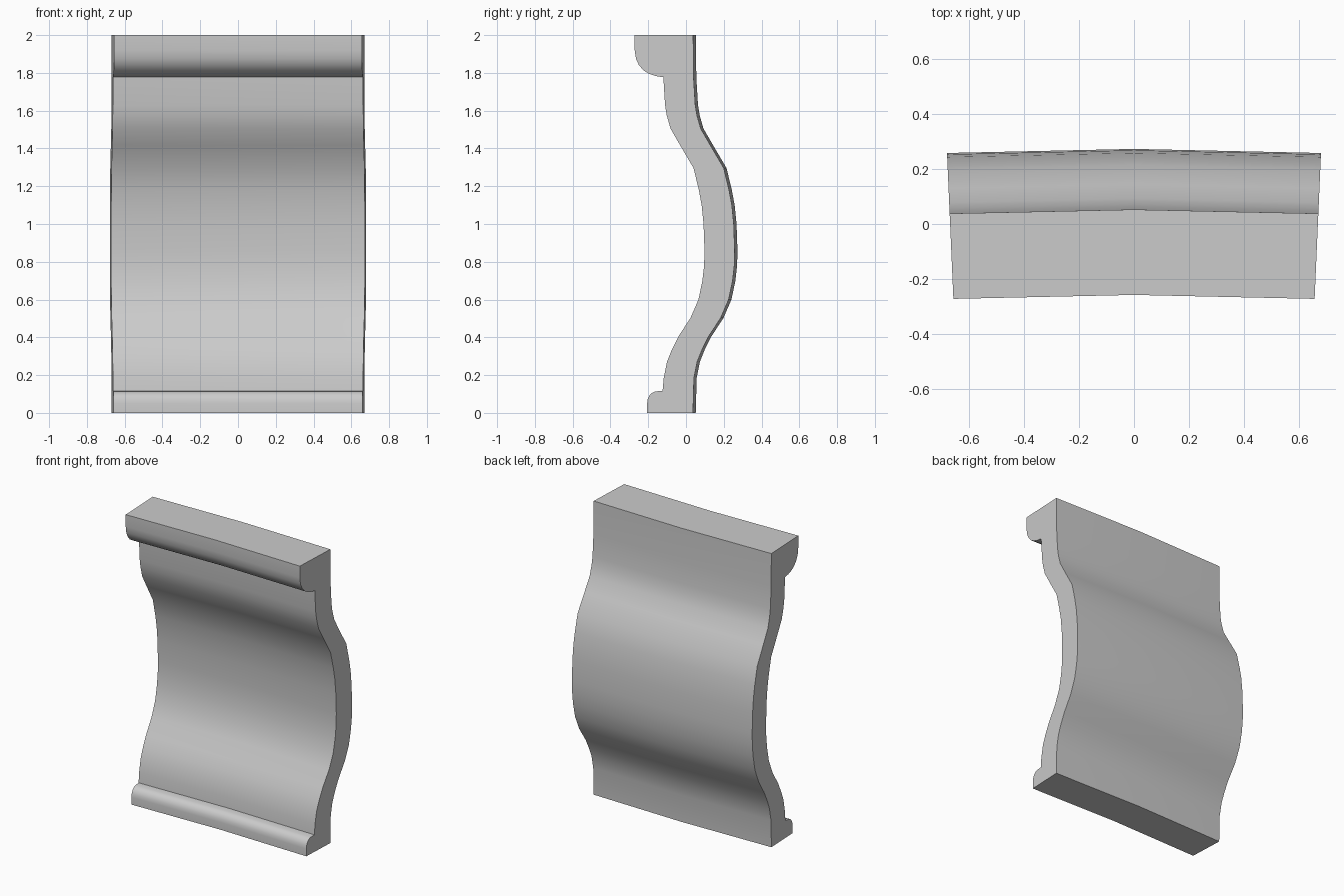
import bpy, bmesh, math

if "Cube" in bpy.data.objects:
    bpy.data.objects.remove(bpy.data.objects["Cube"])

R = 15.29                  # radius of the large sweep the moulding follows
ANGLE = math.radians(2.5)  # half of the swept angle
SAG = R * (1 - math.cos(ANGLE))

# Wavy front line (y, z) from the top ledge down to the base
wave = [(-0.12, 1.777), (-0.111, 1.63), (-0.102, 1.575), (-0.082, 1.505),
        (-0.03, 1.415), (0.04, 1.296), (0.068, 1.18), (0.083, 1.10),
        (0.093, 1.00), (0.098, 0.86), (0.096, 0.78), (0.087, 0.70),
        (0.066, 0.60), (0.024, 0.503), (-0.04, 0.405), (-0.075, 0.335),
        (-0.101, 0.27), (-0.118, 0.185), (-0.124, 0.116)]

# Rounded top ledge and rounded foot
ledge = [(-0.272, 2.0), (-0.272, 1.92), (-0.265, 1.875), (-0.25, 1.842),
         (-0.224, 1.812), (-0.193, 1.794), (-0.16, 1.783)]
foot = [(-0.162, 0.114), (-0.178, 0.107), (-0.193, 0.094),
        (-0.203, 0.072), (-0.206, 0.05), (-0.206, 0.0)]

# Back line repeats the wave at a constant depth
back = [(0.037, 0.0)] + [(y + 0.16, z) for y, z in reversed(wave[:-1])] + [(0.038, 2.0)]
profile = ledge + wave + foot + back

# Sweep the profile through three stations
bm = bmesh.new()
rings = []
for a in (-ANGLE, 0, ANGLE):
    ring = []
    for y, z in profile:
        r = R + (y + SAG)
        ring.append(bm.verts.new((r * math.sin(a), r * math.cos(a) - R, z)))
    rings.append(ring)

n = len(profile)
for r0, r1 in zip(rings, rings[1:]):
    for i in range(n):
        j = (i + 1) % n
        bm.faces.new((r0[i], r0[j], r1[j], r1[i]))

# End caps
bm.faces.new(rings[0])
bm.faces.new(rings[-1])
bmesh.ops.recalc_face_normals(bm, faces=bm.faces)

mesh = bpy.data.meshes.new("curved_moulding")
bm.to_mesh(mesh)
bm.free()
obj = bpy.data.objects.new("curved_moulding", mesh)
bpy.context.collection.objects.link(obj)

bpy.context.view_layer.objects.active = obj
obj.select_set(True)
bpy.ops.object.shade_smooth_by_angle(angle=math.radians(35))
